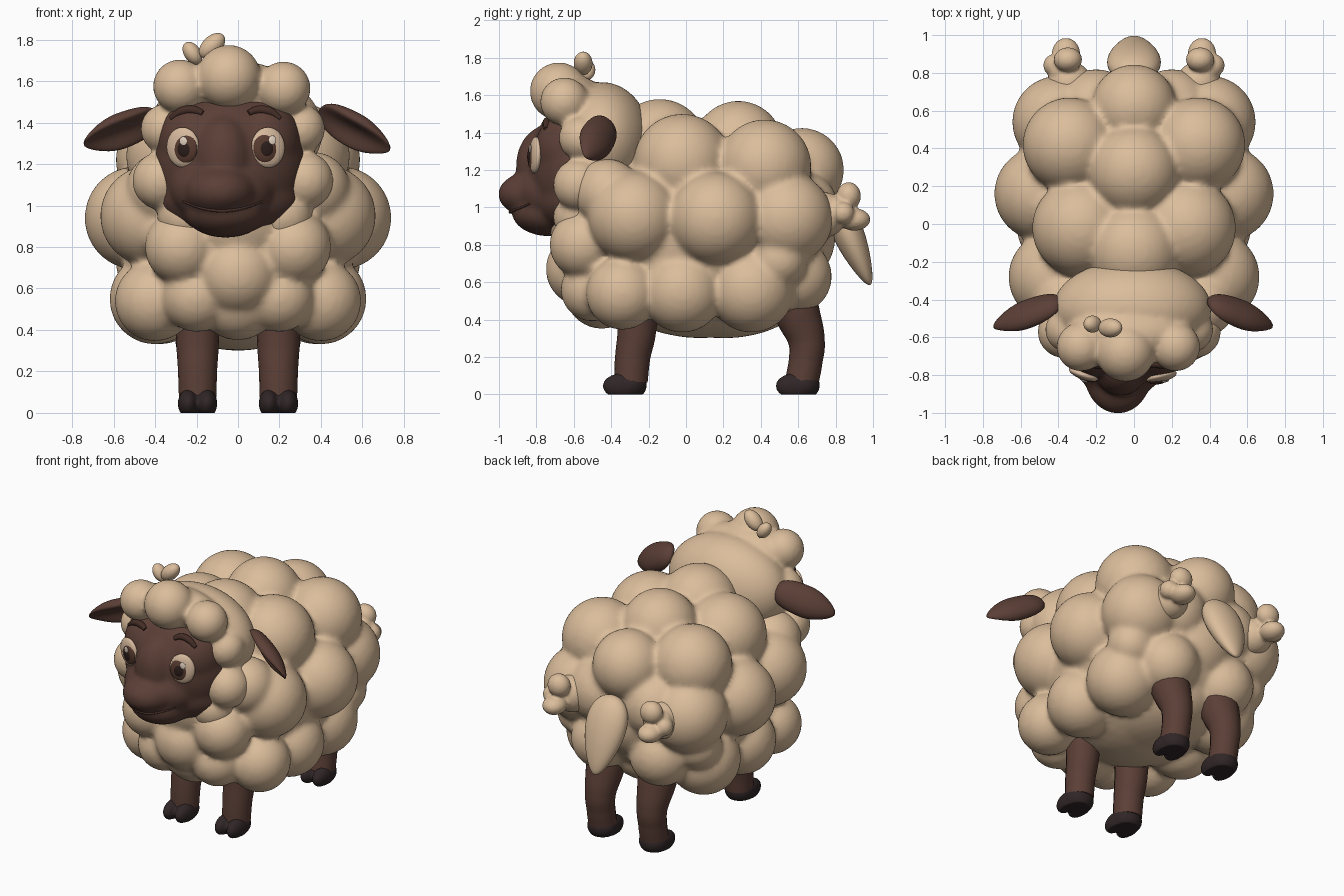
import bpy, bmesh, math
from mathutils import Matrix, Vector, Euler
from mathutils.bvhtree import BVHTree

if "Cube" in bpy.data.objects:
    bpy.data.objects.remove(bpy.data.objects["Cube"])


def material(name, r, g, b):
    m = bpy.data.materials.new(name)
    m.use_nodes = True
    m.diffuse_color = (r, g, b, 1)
    bsdf = m.node_tree.nodes["Principled BSDF"]
    bsdf.inputs["Base Color"].default_value = (r, g, b, 1)
    bsdf.inputs["Roughness"].default_value = 0.8
    return m


WOOL = material("wool cream", .71, .51, .33)
SKIN = material("skin brown", .105, .05, .037)
BROW = material("brow brown", .06, .027, .02)
HOOF = material("hoof black", .03, .019, .02)
EYE = material("eye cream", .68, .49, .34)
IRIS = material("iris brown", .10, .045, .03)
PUPIL = material("pupil black", .025, .013, .011)
GLINT = material("eye glint", .85, .72, .6)


def add_object(name, mesh, mat):
    ob = bpy.data.objects.new(name, mesh)
    bpy.context.collection.objects.link(ob)
    mesh.materials.clear()
    mesh.materials.append(mat)
    mesh.shade_smooth()
    return ob


def evaluated_mesh(ob):
    dg = bpy.context.evaluated_depsgraph_get()
    return bpy.data.meshes.new_from_object(ob.evaluated_get(dg))


def mirrored(items):
    return [(s * x, *rest) for x, *rest in items for s in (1, -1)]


def blobs(name, items, mat, voxel=.018, blend=4):
    """Fuse balls (x, y, z, r) or ellipsoids (x, y, z, rx, ry, rz) in one skin."""
    bm = bmesh.new()
    for x, y, z, *r in items:
        radii = r if len(r) == 3 else r * 3
        bmesh.ops.create_icosphere(bm, subdivisions=4, radius=1,
                                   matrix=Matrix.LocRotScale((x, y, z), None, radii))
    mesh = bpy.data.meshes.new(name)
    bm.to_mesh(mesh)
    bm.free()
    source = add_object(name + "_source", mesh, mat)
    remesh = source.modifiers.new("fuse", 'REMESH')
    remesh.mode = 'VOXEL'
    remesh.voxel_size = voxel
    soft = source.modifiers.new("soften", 'SMOOTH')
    soft.factor, soft.iterations = .5, blend
    fused = evaluated_mesh(source)
    bpy.data.objects.remove(source)
    for v in fused.vertices:
        v.co.z = max(v.co.z, 0)
    return add_object(name, fused, mat)


def ellipsoid(name, loc, radii, rot, mat, shape=None):
    """Smooth ball with an optional reshaping rule."""
    bm = bmesh.new()
    bmesh.ops.create_uvsphere(bm, u_segments=32, v_segments=32, radius=1)
    if shape:
        for v in bm.verts:
            v.co = shape(v.co)
    mesh = bpy.data.meshes.new(name)
    bm.transform(Matrix.LocRotScale(loc, rot, radii))
    bm.to_mesh(mesh)
    bm.free()
    return add_object(name, mesh, mat)


def tube(name, points, mat):
    """Round tube through points (x, y, z, radius)."""
    cu = bpy.data.curves.new(name, 'CURVE')
    cu.dimensions = '3D'
    cu.bevel_depth, cu.bevel_resolution, cu.use_fill_caps = 1, 6, True
    sp = cu.splines.new('BEZIER')
    sp.bezier_points.add(len(points) - 1)
    for bp, (x, y, z, r) in zip(sp.bezier_points, points):
        bp.co, bp.radius = (x, y, z), r
        bp.handle_left_type = bp.handle_right_type = 'AUTO'
    tmp = bpy.data.objects.new(name + "_path", cu)
    bpy.context.collection.objects.link(tmp)
    mesh = evaluated_mesh(tmp)
    bpy.data.objects.remove(tmp)
    return add_object(name, mesh, mat)


# Body fleece: core, midline puffs and mirrored side puffs
midline = [
    (0, .08, .86, .57, .68, .56),
    (0, -.14, 1.33, .25), (0, .28, 1.33, .24), (0, .62, 1.2, .225),
    (0, -.55, .67, .2), (0, -.42, .95, .32), (0, .5, .85, .3),
    (0, -.45, .55, .2), (0, .2, .52, .35, .42, .22),
]
sides = [
    (.28, -.02, 1.24, .26), (.34, .42, 1.22, .25),
    (.42, -.28, .95, .245), (.49, .16, .94, .25), (.4, .54, .94, .245),
    (.4, -.34, .54, .195), (.4, -.02, .55, .22), (.38, .35, .56, .23),
    (.22, .58, .63, .2), (.2, .6, .98, .22), (.44, .5, .72, .15),
    (.27, -.55, .8, .18), (.2, -.5, .56, .17), (.36, -.42, 1.08, .18),
]
blobs("body_fleece", midline + mirrored(sides), WOOL, blend=8)

# Head fleece: hood, forehead puffs and cheek puffs
blobs("head_fleece", [
    (-.01, -.45, 1.36, .42, .26, .31),
    (-.045, -.68, 1.62, .155), (-.28, -.65, 1.575, .13), (.22, -.65, 1.565, .13),
    (-.04, -.58, 1.57, .3, .14, .13),
    (-.35, -.56, 1.37, .12), (.3, -.56, 1.37, .12),
    (-.37, -.57, 1.12, .14), (.32, -.57, 1.12, .14),
    (-.25, -.57, .95, .14), (.22, -.57, .95, .14),
], WOOL, .015, 7)

# Curled tuft on the crown
ellipsoid("crown_tuft_small", (-.22, -.53, 1.735, ), (.04, .045, .06), Euler((0, -.6, 0)), WOOL)
ellipsoid("crown_tuft_large", (-.125, -.55, 1.77), (.047, .05, .075), Euler((0, .8, 0)), WOOL)

# Hip tufts
for side, s in (("left", 1), ("right", -1)):
    blobs(f"{side}_hip_tuft", [
        (s * .35, .87, 1.06, .075, .065, .075), (s * .37, .8, .98, .08),
        (s * .36, .9, .935, .075, .085, .06), (s * .42, .84, .97, .06),
        (s * .34, .74, .96, .12),
    ], WOOL, .01, 3)


# Tail: a flat blade, broad at the root and pointed at the tip
def taper_tail(c):
    w = 1 + .35 * c.z
    return Vector((c.x * w, c.y * w, c.z))


ellipsoid("tail", (0, .885, .82), (.135, .08, .255), Euler((.4, 0, 0)), WOOL, taper_tail)

# Face: skull, temples, bridge, cheeks, muzzle, chin and jaw fused together
face = blobs("face", [
    (-.04, -.58, 1.2, .365, .27, .35),
    (-.2, -.6, 1.31, .19, .21, .21), (.12, -.6, 1.31, .19, .21, .21),
    (-.07, -.74, 1.22, .15, .17, .22), (-.07, -.7, 1.08, .26, .22, .18),
    (-.085, -.79, 1.07, .18, .215, .13),
    (-.06, -.73, .97, .2, .2, .125), (-.04, -.6, 1.04, .34, .22, .19),
], SKIN, .014, 14)
face_tree = BVHTree.FromPolygons([v.co for v in face.data.vertices],
                                 [p.vertices for p in face.data.polygons])


def on_face(x, z):
    hit, normal, *_ = face_tree.ray_cast(Vector((x, -2, z)), Vector((0, 1, 0)))
    return hit, normal


# Eyes built as nested shallow domes, and eyebrows
for side, s in (("left", 1), ("right", -1)):
    cx = -.06
    hit, normal = on_face(cx + s * .205, 1.28)
    turn = (normal + Vector((0, -.3, 0))).to_track_quat('Z', 'Y')
    layers = [
        ("eye", 0, 0, 0, .083, .098, .03, EYE),
        ("iris", -.013 * s, -.004, .014, .063, .071, .02, IRIS),
        ("pupil", -.013 * s, -.006, .018, .042, .048, .02, PUPIL),
        ("eye_glint", .014, .034, .033, .019, .022, .005, GLINT),
    ]
    for part, dx, dy, dz, rx, ry, rz, mat in layers:
        ellipsoid(f"{side}_{part}", hit + turn @ Vector((dx, dy, dz)), (rx, ry, rz), turn, mat)
    brow = []
    for dx, z, r in ((.11, 1.445, .014), (.15, 1.46, .021), (.21, 1.455, .021), (.265, 1.42, .012)):
        p, _ = on_face(cx + s * dx, z)
        brow.append((*p, r))
    tube(f"{side}_eyebrow", brow, BROW)

# Smile
smile = []
for i in range(11):
    t = i / 5 - 1
    p, _ = on_face(-.075 + .19 * t, .975 + .045 * t * t)
    smile.append((*p, .009 - .004 * abs(t)))
tube("mouth", smile, BROW)

# Ears: drooping leaves, scooped on the front and narrow at the tip
for side, s, drop in (("left", 1, .46), ("right", -1, .32)):
    def ear_shape(c):
        w = 1 - .3 * s * c.x * abs(c.x)
        scoop = .9 * (1 - c.z ** 2) if c.y < 0 else 0
        return Vector((c.x, c.y * w * (.9 - scoop), c.z * w))

    ellipsoid(f"{side}_ear", (s * .56, -.48, 1.36), (.205, .075, .1),
              Euler((.6, s * drop, -s * .34)), SKIN, ear_shape)

# Legs and cloven hooves
front_path = [(-.255, .5, .11), (-.265, .32, .102), (-.285, .2, .094), (-.295, .07, .09)]
back_path = [(.53, .6, .14), (.6, .42, .12), (.645, .28, .097), (.64, .18, .09), (.62, .07, .09)]
for end, path, hoof_y in (("front", front_path, -.33), ("back", back_path, .595)):
    for side, s in (("left", 1), ("right", -1)):
        x = s * .195
        tube(f"{end}_{side}_leg", [(x, y, z, r) for y, z, r in path], SKIN)
        toes = [(x + d, hoof_y - .01, .045, .05, .105, .068) for d in (-.045, .045)]
        heel = [(x, hoof_y + .03, .05, .095, .09, .08)]
        blobs(f"{end}_{side}_hoof", toes + heel, HOOF, .009, 3)
